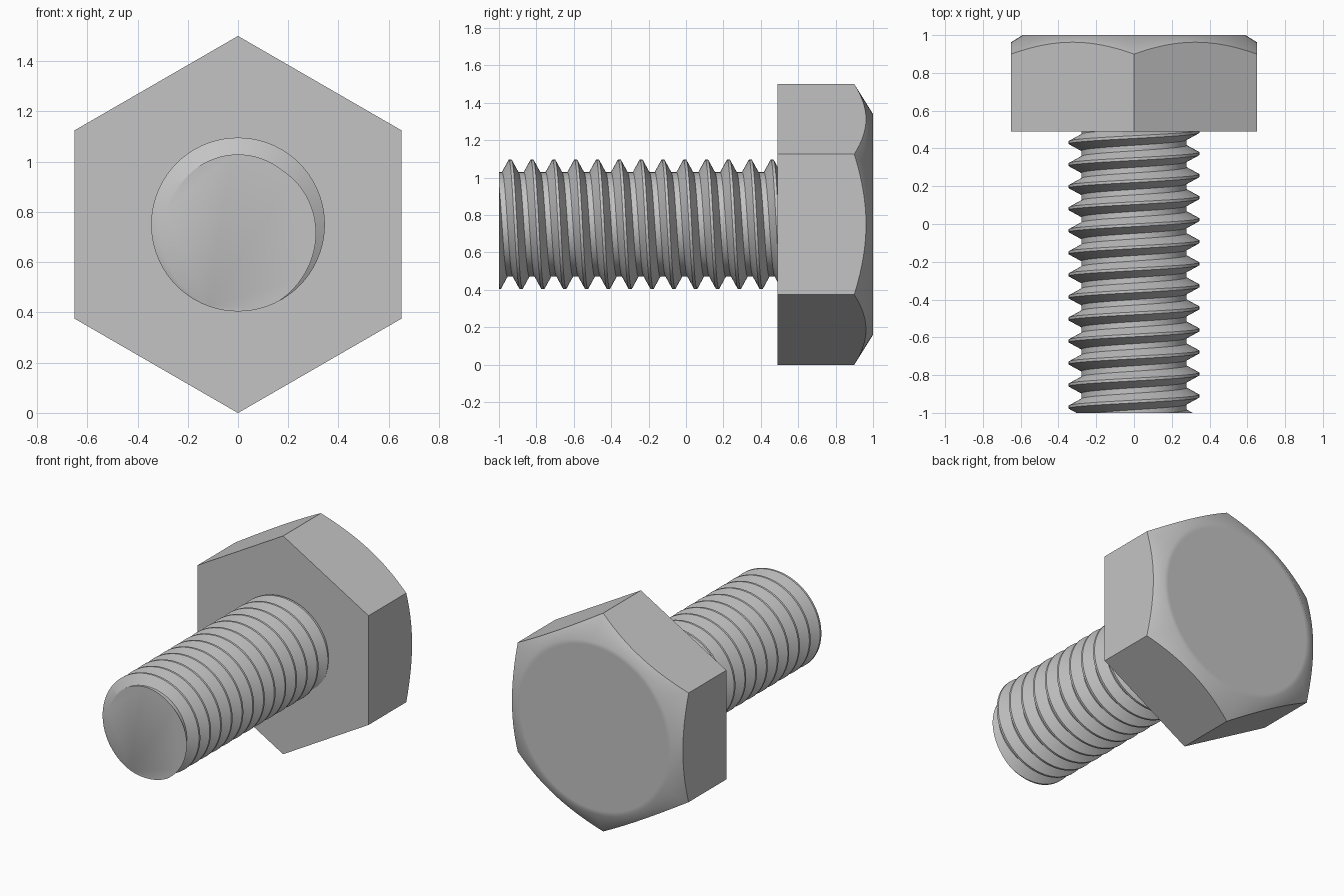
import bpy
import bmesh
from math import pi, cos, sin, radians

cube = bpy.data.objects.get("Cube")
if cube:
    bpy.data.objects.remove(cube, do_unlink=True)

AXIS_Z = 0.75          # height of the bolt axis
HEAD_Y = 0.49          # bearing face of the head

steel = bpy.data.materials.new("grey_steel")
steel.use_nodes = True
grey = (0.55, 0.55, 0.55, 1)
steel.diffuse_color = grey
steel.node_tree.nodes["Principled BSDF"].inputs["Base Color"].default_value = grey


def polar(radius, angle, y):
    """Point around the bolt axis; angle runs from the top towards +x."""
    return (radius * sin(angle), y, AXIS_Z + radius * cos(angle))


def finish(bm, name, sharp):
    bmesh.ops.recalc_face_normals(bm, faces=bm.faces)
    mesh = bpy.data.meshes.new(name)
    bm.to_mesh(mesh)
    bm.free()
    mesh.materials.append(steel)
    obj = bpy.data.objects.new(name, mesh)
    bpy.context.collection.objects.link(obj)
    bpy.ops.object.select_all(action='DESELECT')
    obj.select_set(True)
    bpy.context.view_layer.objects.active = obj
    bpy.ops.object.shade_smooth_by_angle(angle=radians(sharp))
    return obj


# Hexagonal head with a conical chamfer on the back
APOTHEM, TOP_R, SLOPE = 0.65, 0.59, 1.6
STEPS = 16                       # samples along each hexagon side
COUNT = 6 * STEPS
bm = bmesh.new()
rim, top, inner = [], [], []
for i in range(COUNT):
    a = 2 * pi * i / COUNT
    r = APOTHEM / cos((a % (pi / 3)) - pi / 6)
    rim.append(bm.verts.new(polar(r, a, 1 - (r - TOP_R) / SLOPE)))
    top.append(bm.verts.new(polar(TOP_R, a, 1)))
    inner.append(bm.verts.new(polar(TOP_R - 0.03, a, 1)))
base = [bm.verts.new(polar(APOTHEM / cos(pi / 6), k * pi / 3, HEAD_Y)) for k in range(6)]
bm.faces.new(base)
bm.faces.new(inner)
for k in range(6):
    arc = [rim[(k * STEPS + j) % COUNT] for j in range(STEPS + 1)]
    bm.faces.new([base[(k + 1) % 6], base[k]] + arc)
for i in range(COUNT):
    n = (i + 1) % COUNT
    bm.faces.new((rim[i], rim[n], top[n], top[i]))
    bm.faces.new((top[i], top[n], inner[n], inner[i]))
finish(bm, "hex_head", 36)

# Threaded shank: a right-hand helical sheet trimmed flat at both ends
PITCH, MAJOR, MINOR = 0.1167, 0.346, 0.279
CREST, ROOT = PITCH / 8, PITCH / 4
PROFILE = [(-CREST / 2, MAJOR), (CREST / 2, MAJOR),
           (PITCH / 2 - ROOT / 2, MINOR), (PITCH / 2 + ROOT / 2, MINOR)]
SEGS, TURNS = 72, 17
START = -0.94 - 2 * PITCH        # first crest at the top of the shank
bm = bmesh.new()
grid = []
for i in range(SEGS):
    a = 2 * pi * i / SEGS
    grid.append([bm.verts.new(polar(r, a, START + PITCH * (t + i / SEGS) + dy))
                 for t in range(TURNS) for dy, r in PROFILE])
ROWS = len(grid[0])
for i in range(SEGS):
    last = i == SEGS - 1
    shift = len(PROFILE) if last else 0       # the seam climbs one pitch
    nxt = grid[0 if last else i + 1]
    for j in range(ROWS - 1 - shift):
        bm.faces.new((grid[i][j], nxt[j + shift], nxt[j + 1 + shift], grid[i][j + 1]))
for y, side in ((-1, -1), (HEAD_Y + 0.01, 1)):
    cut = bmesh.ops.bisect_plane(bm, geom=bm.verts[:] + bm.edges[:] + bm.faces[:],
                                 plane_co=(0, y, 0), plane_no=(0, side, 0),
                                 clear_outer=True)
    edges = [e for e in cut["geom_cut"] if isinstance(e, bmesh.types.BMEdge)]
    bmesh.ops.edgeloop_fill(bm, edges=edges)
finish(bm, "threaded_shank", 30)
